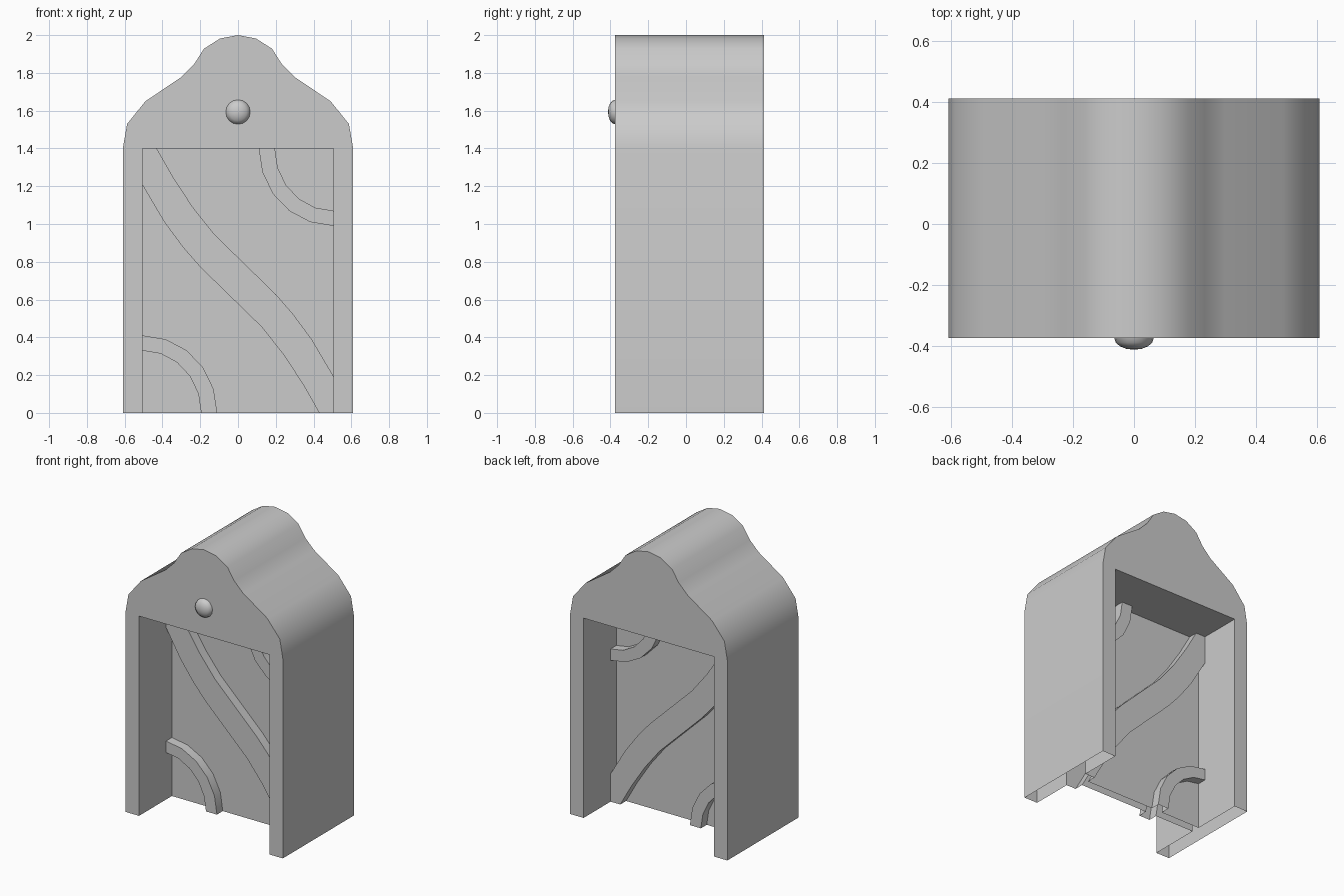
import bpy, bmesh, math

if "Cube" in bpy.data.objects:
    bpy.data.objects.remove(bpy.data.objects["Cube"])

Y0, Y1 = -0.375, 0.413          # front and back of the case
MID = (Y0 + Y1) / 2             # the panel sits half way
LOW = -0.05                     # parts run below the floor and are trimmed there


def extrude_profile(name, pts, y0, y1):
    """Solid prism from an x-z outline, running from y0 to y1."""
    bm = bmesh.new()
    face = bm.faces.new([bm.verts.new((x, y0, z)) for x, z in pts])
    res = bmesh.ops.extrude_face_region(bm, geom=[face])
    verts = [g for g in res["geom"] if isinstance(g, bmesh.types.BMVert)]
    bmesh.ops.translate(bm, verts=verts, vec=(0, y1 - y0, 0))
    bmesh.ops.recalc_face_normals(bm, faces=bm.faces)
    me = bpy.data.meshes.new(name)
    bm.to_mesh(me)
    bm.free()
    ob = bpy.data.objects.new(name, me)
    bpy.context.collection.objects.link(ob)
    return ob


def turn(pts):
    """Half turn about the centre of the opening."""
    return [(-x, 1.4 - z) for x, z in pts]


def activate(ob):
    bpy.ops.object.select_all(action='DESELECT')
    ob.select_set(True)
    bpy.context.view_layer.objects.active = ob


def union(target, part):
    mod = target.modifiers.new("union", 'BOOLEAN')
    mod.operation, mod.solver, mod.object = 'UNION', 'EXACT', part
    activate(target)
    bpy.ops.object.modifier_apply(modifier=mod.name)
    bpy.data.objects.remove(part)


# case: bell-shaped outline with a doorway from front to back
half = [(0.61, LOW), (0.61, 1.4), (0.587, 1.53), (0.49, 1.65), (0.30, 1.778),
        (0.233, 1.845), (0.18, 1.928), (0.095, 1.982)]
door = [(-0.505, LOW), (-0.505, 1.4), (0.505, 1.4), (0.505, LOW)]
outline = half + [(0, 2.0)] + [(-x, z) for x, z in reversed(half)] + door
case = extrude_profile("case", outline, Y0, Y1)

# thin panel across the middle of the doorway
panel = extrude_profile("panel", [(-0.55, -0.045), (0.55, -0.045), (0.55, 1.45), (-0.55, 1.45)],
                        MID - 0.03, MID + 0.03)

# wavy diagonal band, raised on both faces of the panel
edge = [(-0.455, 1.44), (-0.43, 1.4), (-0.345, 1.25), (-0.24, 1.09), (-0.125, 0.945),
        (0.2, 0.628), (0.29, 0.525), (0.39, 0.39), (0.505, 0.195), (0.53, 0.15), (0.53, -0.04)]
band = extrude_profile("band", edge + turn(edge), MID - 0.095, MID + 0.095)


# quarter rings in two opposite corners
def quarter(rx, rz, n=5):
    return [(-0.505 + rx * math.sin(i * math.pi / 2 / n),
             rz * math.cos(i * math.pi / 2 / n)) for i in range(n + 1)]


ring = ([(-0.53, 0.41)] + quarter(0.395, 0.41) + [(-0.11, -0.04), (-0.195, -0.04)]
        + quarter(0.31, 0.33)[::-1] + [(-0.53, 0.33)])
low_ring = extrude_profile("low_ring", ring, MID - 0.095, MID + 0.095)
high_ring = extrude_profile("high_ring", turn(ring), MID - 0.095, MID + 0.095)

for part in (panel, band, low_ring, high_ring):
    union(case, part)

# trim at the floor, leaving the underside open
bm = bmesh.new()
bm.from_mesh(case.data)
bmesh.ops.bisect_plane(bm, geom=bm.verts[:] + bm.edges[:] + bm.faces[:],
                       plane_co=(0, 0, 0), plane_no=(0, 0, 1), clear_inner=True)
bm.to_mesh(case.data)
bm.free()
activate(case)
bpy.ops.object.shade_smooth_by_angle(angle=math.radians(35))

# domed stud on the front gable
bm = bmesh.new()
bmesh.ops.create_uvsphere(bm, u_segments=16, v_segments=8, radius=1)
bmesh.ops.delete(bm, geom=[v for v in bm.verts if v.co.z < -0.01], context='VERTS')
for v in bm.verts:
    x, y, z = v.co
    v.co = (0.065 * x, Y0 - 0.038 * z, 1.593 + 0.065 * y)
bmesh.ops.recalc_face_normals(bm, faces=bm.faces)
if sum(f.normal.y for f in bm.faces) > 0:
    bmesh.ops.reverse_faces(bm, faces=bm.faces)
me = bpy.data.meshes.new("stud")
bm.to_mesh(me)
bm.free()
stud = bpy.data.objects.new("stud", me)
bpy.context.collection.objects.link(stud)
activate(stud)
bpy.ops.object.shade_smooth_by_angle(angle=math.radians(60))
